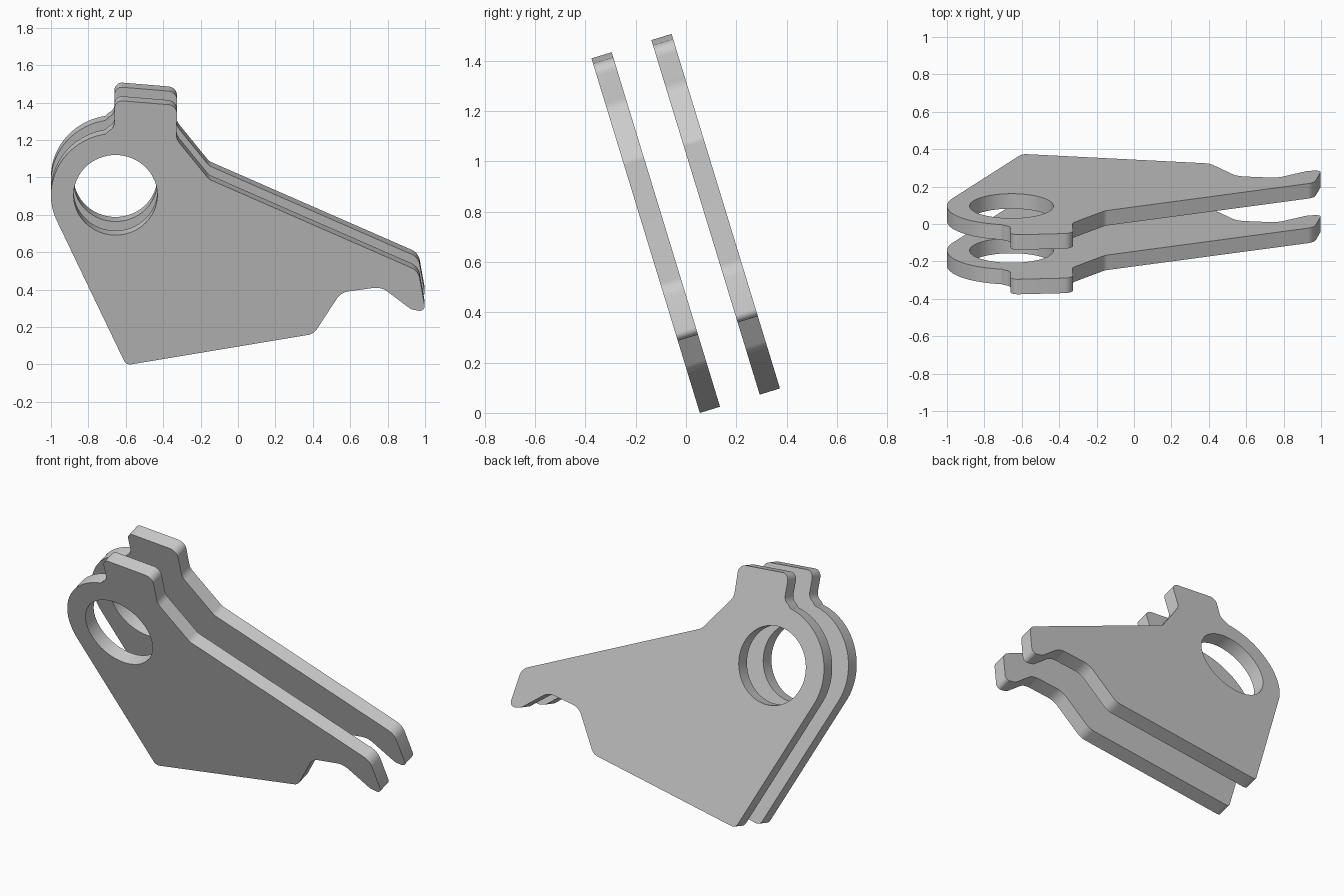
import bpy
from math import sin, cos, radians, acos, atan2, pi, hypot, tan
from mathutils import Vector

if "Cube" in bpy.data.objects:
    bpy.data.objects.remove(bpy.data.objects["Cube"])

TILT = radians(17.0)
THICK, GAP = 0.084, 0.249
EYE = Vector((-0.655, 0.947))      # hole centre in the plate's own plane
R_OUT, R_HOLE = 0.345, 0.224


def arc(c, r, a0, a1, n):
    return [c + Vector((cos(a0 + (a1 - a0) * i / n), sin(a0 + (a1 - a0) * i / n))) * r
            for i in range(n + 1)]


def fillet(a, p, b, r, n=7):
    """Points rounding the corner p between neighbours a and b."""
    u, v = (a - p).normalized(), (b - p).normalized()
    half = u.angle(v) / 2
    d = min(r / tan(half), 0.48 * min((a - p).length, (b - p).length))
    r = d * tan(half)
    c = p + (u + v).normalized() * (r / sin(half))
    s, e = p + u * d - c, p + v * d - c
    a0 = atan2(s.y, s.x)
    da = (atan2(e.y, e.x) - a0 + pi) % (2 * pi) - pi
    return arc(c, r, a0, a0 + da, n)


# Outline corners (x, front-view height, corner radius), clockwise from the tab
corners = [(-0.66, 1.262, 0.05), (-0.66, 1.413, 0.04), (-0.325, 1.385, 0.05),
           (-0.33, 1.205, 0.08), (-0.155, 0.99, 0.06), (0.965, 0.50, 0.08),
           (1.004, 0.28, 0.05), (0.925, 0.295, 0.05), (0.765, 0.415, 0.10),
           (0.55, 0.385, 0.09), (0.405, 0.163, 0.07), (-0.598, -0.004, 0.035)]
pts = [Vector((x, z / cos(TILT))) for x, z, r in corners]

# Rounded eye, tangent to the left edge
to_foot = pts[-1] - EYE
start = atan2(to_foot.y, to_foot.x) - acos(R_OUT / to_foot.length) + 2 * pi
eye = arc(EYE, R_OUT, start, radians(99), 32)

outline = list(eye)
for i, p in enumerate(pts):
    a = pts[i - 1] if i else eye[-1] + Vector((-0.05, -0.01))
    b = pts[i + 1] if i < len(pts) - 1 else eye[0]
    outline += fillet(a, p, b, corners[i][2])
hole = arc(EYE, R_HOLE, 0, 2 * pi, 64)[:-1]

# Plate: filled outline with hole, extruded
curve = bpy.data.curves.new("plate_profile", 'CURVE')
curve.dimensions = '2D'
curve.fill_mode = 'BOTH'
curve.extrude = THICK / 2
for loop in (outline, hole):
    sp = curve.splines.new('POLY')
    sp.points.add(len(loop) - 1)
    for q, p in zip(sp.points, loop):
        q.co = (p.x, p.y, 0, 1)
    sp.use_cyclic_u = True
front = bpy.data.objects.new("front_plate", curve)
bpy.context.collection.objects.link(front)
bpy.context.view_layer.objects.active = front
front.select_set(True)
bpy.ops.object.convert(target='MESH')
front = bpy.context.object
front.name = "front_plate"
bpy.ops.object.mode_set(mode='EDIT')
bpy.ops.mesh.select_all(action='SELECT')
bpy.ops.mesh.remove_doubles(threshold=0.0001)
bpy.ops.mesh.normals_make_consistent(inside=False)
bpy.ops.object.mode_set(mode='OBJECT')
bpy.ops.object.shade_smooth_by_angle(angle=radians(30))

# Lean the plate back and repeat it behind
normal = Vector((0, cos(TILT), sin(TILT)))
front.rotation_euler = (pi / 2 + TILT, 0, 0)
front.location = Vector((0, 0.055, 0)) + normal * (THICK / 2)
back = front.copy()
back.name = "back_plate"
back.location = front.location + normal * GAP
bpy.context.collection.objects.link(back)
